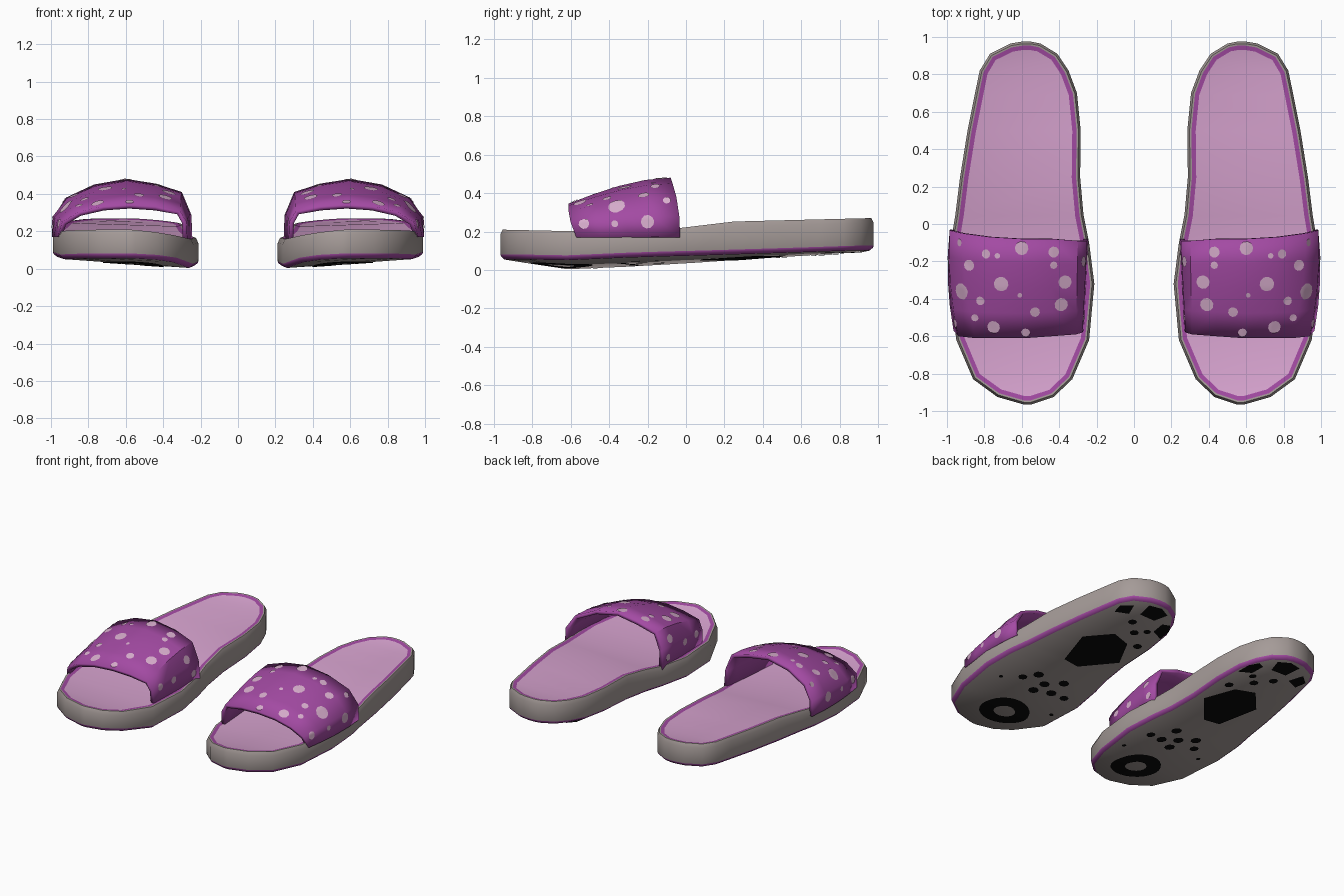
import bpy, bmesh, math
from mathutils import Vector
from mathutils.bvhtree import BVHTree

cube = bpy.data.objects.get("Cube")
if cube:
    bpy.data.objects.remove(cube)


def material(name, rgb):
    lin = [((c / 255 + 0.055) / 1.055) ** 2.4 for c in rgb]
    m = bpy.data.materials.new(name)
    m.use_nodes = True
    m.diffuse_color = (*lin, 1)
    m.node_tree.nodes["Principled BSDF"].inputs["Base Color"].default_value = (*lin, 1)
    return m


GREY = material("warm grey rubber", (165, 155, 152))
PURPLE = material("purple", (163, 74, 163))
PINK = material("pink insole", (215, 163, 207))
SPOT = material("pale pink spots", (216, 174, 205))
BLACK = material("black tread", (10, 10, 10))


def finish(bm, name, mats, thickness=0, angle=40):
    """Turn the left-foot bmesh into a mirrored pair."""
    me = bpy.data.meshes.new(name)
    bm.to_mesh(me)
    bm.free()
    for m in mats:
        me.materials.append(m)
    for p in me.polygons:
        p.use_smooth = True
    me.set_sharp_from_angle(angle=math.radians(angle))
    ob = bpy.data.objects.new(name, me)
    bpy.context.collection.objects.link(ob)
    if thickness:
        mod = ob.modifiers.new("thickness", 'SOLIDIFY')
        mod.thickness = thickness
        mod.offset = -1
    ob.modifiers.new("pair", 'MIRROR')
    return ob


def interp(knots, t):
    for (a, va), (b, vb) in zip(knots, knots[1:]):
        if t <= b:
            return va + (vb - va) * max(0, (t - a) / (b - a))
    return knots[-1][1]


# Sole heights: the inner edge sits lower than the outer one
def z_bottom(x, y):
    outer = interp([(-.965, .065), (-.62, .055), (.975, .11)], y)
    drop = interp([(-.965, .015), (-.62, .055), (.05, .045), (.975, .015)], y)
    return outer - drop * (0.99 - x) / 0.78


def z_top(x, y):
    base = interp([(-.965, .21), (-.62, .202), (-.1, .21), (.25, .252), (.975, .27)], y)
    drop = interp([(-.6, .052), (.3, .03)], y)
    return base - drop * max(0, (0.6 - x) / 0.39) ** 1.5


# Sole outline stations: y, inner x, outer x
STATIONS = [(-.965, .55, .59), (-.925, .43, .73), (-.83, .33, .86), (-.62, .24, .95),
            (-.32, .212, .99), (-.1, .24, .98), (.05, .27, .955), (.25, .288, .93),
            (.5, .285, .89), (.7, .305, .85), (.82, .35, .825), (.91, .41, .77),
            (.965, .50, .66), (.975, .55, .60)]
outline = [Vector((o, y)) for y, i, o in STATIONS] + \
          [Vector((i, y)) for y, i, o in reversed(STATIONS)]
N = len(outline)


def inset(d):
    pts = []
    for k, p in enumerate(outline):
        a = (p - outline[k - 1]).normalized()
        b = (outline[(k + 1) % N] - p).normalized()
        t = (a + b).normalized()
        pts.append(p + Vector((-t.y, t.x)) * d)
    return pts


# Sole: stacked rings from underside to footbed
bm = bmesh.new()
LAYERS = [(.022, z_bottom, 0), (.004, z_bottom, .014), (0, z_bottom, .024),
          (0, z_top, -.025), (.012, z_top, 0), (.022, z_top, -.001), (.045, z_top, -.007)]
BAND_MATERIAL = [1, 1, 0, 0, 0, 1]
rings = []
for d, height, dz in LAYERS:
    rings.append([bm.verts.new((p.x, p.y, height(p.x, p.y) + dz)) for p in inset(d)])
for mat, lo, hi in zip(BAND_MATERIAL, rings, rings[1:]):
    for k in range(N):
        j = (k + 1) % N
        bm.faces.new((lo[k], lo[j], hi[j], hi[k])).material_index = mat
for ring, mat in ((rings[0], 0), (rings[-1], 2)):
    for k in range(N // 2 - 1):
        f = bm.faces.new((ring[k], ring[k + 1], ring[N - 2 - k], ring[N - 1 - k]))
        f.material_index = mat
bmesh.ops.recalc_face_normals(bm, faces=bm.faces)
finish(bm, "soles", [GREY, PURPLE, PINK])

# Strap: loft from the low front arch to the tall back arch
FRONT = [(.27, -.57, .15), (.275, -.58, .25), (.31, -.59, .31), (.44, -.6, .335),
         (.58, -.61, .345), (.72, -.61, .335), (.85, -.61, .305), (.94, -.6, .25),
         (.965, -.57, .17)]
BACK = [(.245, -.08, .15), (.25, -.09, .29), (.30, -.09, .41), (.44, -.08, .455),
        (.6, -.08, .48), (.77, -.07, .45), (.92, -.05, .38), (.985, -.035, .28),
        (.985, -.03, .17)]
bm = bmesh.new()
rows = []
ROWS = 5
for r in range(ROWS):
    t = r / (ROWS - 1)
    bulge = 4 * t * (1 - t)
    row = []
    for a, b in zip(FRONT, BACK):
        p = Vector(a).lerp(Vector(b), t)
        p.z += bulge * 0.1 * (p.z - 0.16)
        p.x += bulge * 0.022 * max(0, (p.x - 0.6) / 0.4)
        row.append(bm.verts.new(p))
    rows.append(row)
for lo, hi in zip(rows, rows[1:]):
    for k in range(len(lo) - 1):
        bm.faces.new((lo[k], lo[k + 1], hi[k + 1], hi[k]))
bm.normal_update()
if sum(f.normal.z for f in bm.faces) < 0:
    bmesh.ops.reverse_faces(bm, faces=bm.faces)
    bm.normal_update()
surface = BVHTree.FromBMesh(bm)
finish(bm, "straps", [PURPLE], thickness=0.025, angle=50)

# Spots: thin discs laid onto the strap
SIDES = 10
spots = bmesh.new()


def spot(origin, direction, radius):
    hit, n, _, _ = surface.ray_cast(Vector(origin), Vector(direction))
    if hit is None:
        return
    u = n.orthogonal().normalized()
    v = n.cross(u)

    def snap(p):
        loc, normal, _, _ = surface.find_nearest(p)
        return spots.verts.new(loc + normal * 0.004)

    centre = snap(hit)
    loops = []
    for s in (0.35, 0.7, 1):
        angles = [math.tau * k / SIDES for k in range(SIDES)]
        loops.append([snap(hit + (u * math.cos(a) + v * math.sin(a)) * radius * s)
                      for a in angles])
    for k in range(SIDES):
        j = (k + 1) % SIDES
        spots.faces.new((centre, loops[0][k], loops[0][j]))
        for a, b in zip(loops, loops[1:]):
            spots.faces.new((a[k], b[k], b[j], a[j]))


for x, y, r in [(.60, -.13, .037), (.79, -.16, .025), (.73, -.17, .015), (.43, -.15, .03),
                (.92, -.36, .045), (.88, -.22, .03), (.71, -.32, .04), (.43, -.22, .02),
                (.37, -.31, .037), (.61, -.38, .013), (.82, -.41, .024), (.53, -.47, .027),
                (.39, -.43, .037), (.75, -.55, .035), (.85, -.5, .02), (.58, -.58, .024)]:
    spot((x, y, 2), (0, 0, -1), r)
for x, y, z, r in [(2, -.53, .24, .028), (2, -.2, .25, .035), (2, -.37, .24, .018),
                   (2, -.1, .36, .02), (-2, -.2, .33, .03), (-2, -.36, .25, .025),
                   (-2, -.5, .25, .025), (-2, -.15, .22, .025)]:
    spot((x, y, z), (-x, 0, 0), r)
finish(spots, "strap_spots", [SPOT])

# Tread: flat black pads under the sole
tread = bmesh.new()


def under(x, y):
    return tread.verts.new((x, y, z_bottom(x, y) - 0.005))


def circle(x, y, r, sides=8):
    return [under(x + r * math.cos(math.tau * k / sides), y + r * math.sin(math.tau * k / sides))
            for k in range(sides)]


def pad(points):
    tread.faces.new([under(x, y) for x, y in points])


# Ring under the ball of the foot
outer, inner = circle(.56, -.65, .165, 24), circle(.56, -.65, .07, 24)
for k in range(24):
    j = (k + 1) % 24
    tread.faces.new((outer[j], outer[k], inner[k], inner[j]))
# Dots across the middle and the heel
for x, y, r in [(.73, -.26, .03), (.67, -.17, .035), (.57, -.23, .035), (.48, -.14, .035),
                (.47, -.28, .035), (.37, -.27, .03), (.58, -.33, .035), (.31, -.47, .015),
                (.84, -.35, .015), (.6, .70, .03), (.51, .61, .03), (.39, .5, .03),
                (.45, .67, .025)]:
    tread.faces.new(reversed(circle(x, y, r)))
# Arch pad and heel pads
pad([(.66, .08), (.74, .36), (.6, .52), (.46, .48), (.36, .28), (.54, .07)])
pad([(.5, .8), (.62, .8), (.64, .92), (.55, .94), (.47, .9)])
pad([(.33, .66), (.42, .7), (.43, .8), (.38, .82), (.34, .76)])
pad([(.68, .76), (.77, .72), (.79, .8), (.72, .86)])
for f in tread.faces:
    f.normal_update()
bmesh.ops.reverse_faces(tread, faces=[f for f in tread.faces if f.normal.z > 0])
finish(tread, "tread_pads", [BLACK])
